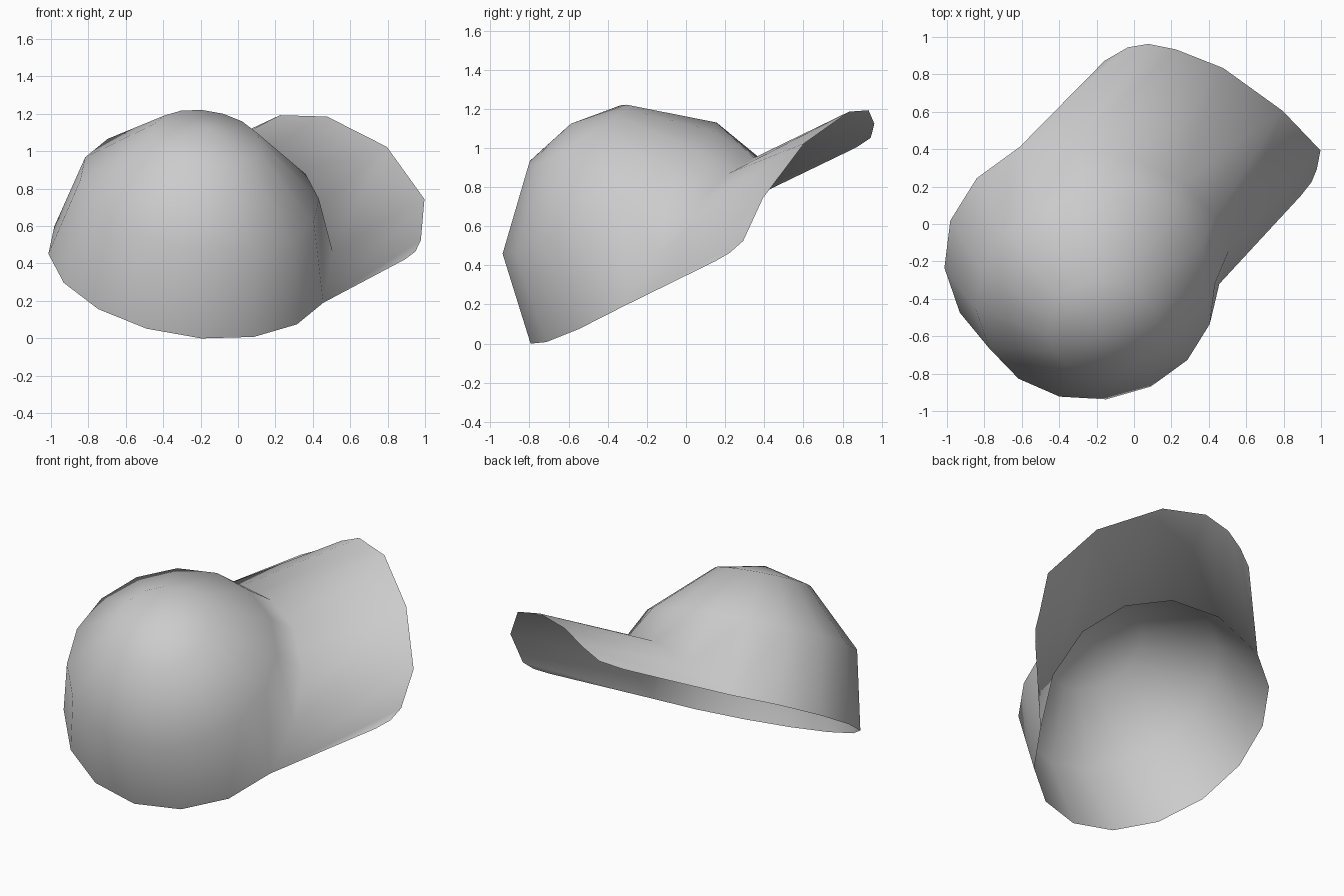
import bpy
import bmesh
from math import sin, cos, tau
from mathutils import Vector, Matrix

cube = bpy.data.objects.get("Cube")
if cube:
    bpy.data.objects.remove(cube, do_unlink=True)

SIDES = 16

# Tilted frame of the cap: forward (along the brim), left, up
forward = Vector((0.65, 0.69, 0.32)).normalized()
left = Vector((-0.748, 0.518, 0.417))
left = (left - forward * left.dot(forward)).normalized()
up = forward.cross(left)
frame = Matrix((forward, left, up)).transposed().to_4x4()
frame.translation = (-0.263, -0.151, 0.394)

# Front edge of the brim, from the right side to the left
brim_edge = [
    (0.966, -0.70, 0.01), (1.067, -0.688, 0.016), (1.153, -0.649, 0.036),
    (1.306, -0.52, 0.174), (1.41, -0.145, 0.28), (1.413, 0.28, 0.262),
    (1.32, 0.523, 0.187), (1.222, 0.621, 0.095), (1.115, 0.664, 0.03),
    (0.97, 0.70, 0.01),
]

# Height of the rim where it arches up to meet the brim, by steps from the front
arch = {0: 0.28, 1: 0.25, 2: 0.15}

# Crown rings above the rim: (scale of the rim, height)
rings = [(0.85, 0.47), (0.39, 0.79)]

bm = bmesh.new()


def add_ring(scale, height):
    verts = []
    for k in range(SIDES):
        a = tau * k / SIDES
        lift = arch.get(min(k, SIDES - k), 0) if height == 0 else height
        verts.append(bm.verts.new((0.745 * scale * cos(a), 0.77 * scale * sin(a), lift)))
    return verts


# Crown
rim = add_ring(1, 0)
lower = rim
for scale, height in rings:
    upper = add_ring(scale, height)
    for k in range(SIDES):
        n = (k + 1) % SIDES
        bm.faces.new((lower[k], lower[n], upper[n], upper[k]))
    lower = upper
apex = bm.verts.new((0, 0, 0.857))
for k in range(SIDES):
    bm.faces.new((lower[k], lower[(k + 1) % SIDES], apex))

# Brim, bridged from its front edge to the arched part of the rim
edge = [bm.verts.new(p) for p in brim_edge]
pairs = [(0, -3), (1, -3), (2, -3), (3, -2), (4, -1), (4, 0),
         (5, 1), (6, 2), (7, 3), (8, 3), (9, 3)]
for (e0, r0), (e1, r1) in zip(pairs, pairs[1:]):
    corners = [rim[r0], edge[e0], edge[e1], rim[r1]]
    bm.faces.new(list(dict.fromkeys(corners)))

bm.transform(frame)
for face in bm.faces:
    face.smooth = True

mesh = bpy.data.meshes.new("cap")
bm.to_mesh(mesh)
bm.free()

# Cloth colour
cloth = bpy.data.materials.new("light grey cloth")
cloth.use_nodes = True
colour = (0.6, 0.6, 0.6, 1)
cloth.diffuse_color = colour
cloth.node_tree.nodes["Principled BSDF"].inputs["Base Color"].default_value = colour
mesh.materials.append(cloth)

cap = bpy.data.objects.new("cap", mesh)
bpy.context.collection.objects.link(cap)
